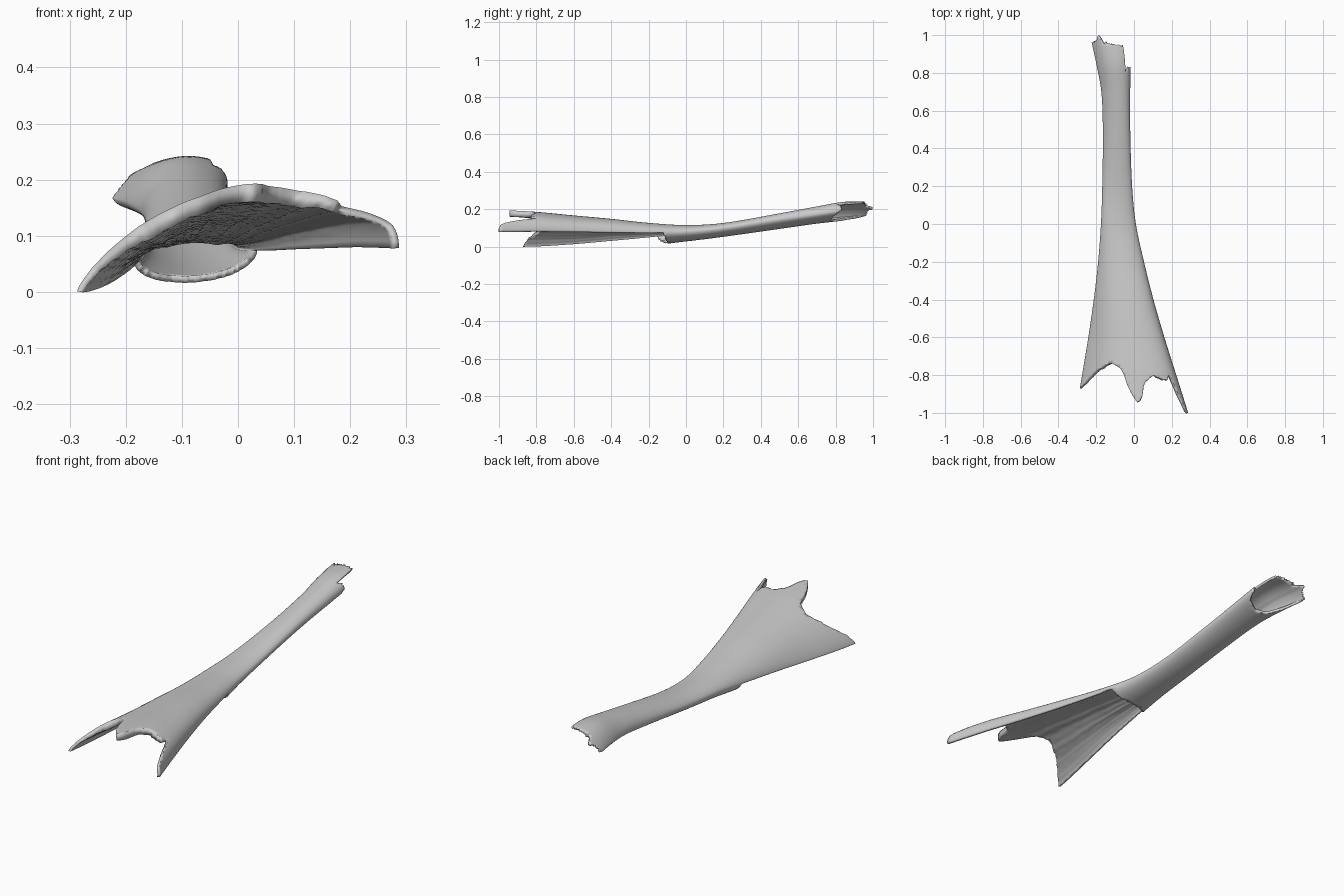
import bpy, bmesh, math, random

if "Cube" in bpy.data.objects:
    bpy.data.objects.remove(bpy.data.objects["Cube"])

random.seed(4)
COLS, ROWS = 112, 100

# Stations along the shaft: y, left x, right x, left z, right z, top z, bottom z
STATIONS = [
    (-1.00, -0.308, 0.287, 0.000, 0.078, 0.192, 0.00),
    (-0.80, -0.275, 0.224, 0.003, 0.080, 0.181, 0.00),
    (-0.60, -0.242, 0.161, 0.015, 0.078, 0.163, 0.00),
    (-0.40, -0.213, 0.103, 0.032, 0.076, 0.146, 0.00),
    (-0.20, -0.190, 0.053, 0.050, 0.074, 0.126, 0.007),
    (0.00, -0.175, 0.010, 0.070, 0.078, 0.115, 0.028),
    (0.20, -0.168, -0.010, 0.086, 0.098, 0.126, 0.053),
    (0.50, -0.165, -0.020, 0.120, 0.145, 0.176, 0.097),
    (0.70, -0.173, -0.020, 0.144, 0.173, 0.213, 0.126),
    (0.85, -0.200, -0.018, 0.160, 0.195, 0.238, 0.143),
    (1.00, -0.233, -0.016, 0.168, 0.210, 0.238, 0.155),
]

# Broken end outlines: (fraction across from left to right, y)
TOP_FRONT = [(0, -.87), (.14, -.78), (.3, -.73), (.43, -.77), (.49, -.88), (.55, -.94),
             (.59, -.94), (.65, -.84), (.75, -.80), (.89, -.83), (.925, -.79), (.95, -.86),
             (.985, -.985), (1, -1)]
TOP_BACK = [(0, .96), (.1, .97), (.2, 1), (.28, .965), (.8, .945), (.82, .93), (.85, .81),
            (.92, .83), (1, .83)]
LOW_FRONT = [(0, -.15), (.1, -.13), (.3, -.10), (.6, -.09), (.9, -.11), (1, -.12)]
LOW_BACK = [(0, .95), (.1, .86), (.3, .79), (.6, .77), (.9, .79), (1, .82)]
# Wall thickness along y
WALL = [(-1, .034), (-.5, .034), (0, .028), (.4, .016), (1, .011)]
MAX_WALL = 0.034


def lerp_table(table, s):
    for (a, ya), (b, yb) in zip(table, table[1:]):
        if s <= b:
            return ya + (yb - ya) * (s - a) / (b - a)
    return table[-1][1]


def station(y):
    """Smooth interpolation between the stations."""
    k = max(i for i in range(len(STATIONS) - 1) if STATIONS[i][0] <= y or i == 0)
    p, q = STATIONS[k], STATIONS[k + 1]
    o, r = STATIONS[max(k - 1, 0)], STATIONS[min(k + 2, len(STATIONS) - 1)]
    d = q[0] - p[0]
    t = (y - p[0]) / d
    out = []
    for c in range(1, 7):
        m0 = (q[c] - o[c]) / (q[0] - o[0]) * d
        m1 = (r[c] - p[c]) / (r[0] - p[0]) * d
        out.append((2*t**3 - 3*t*t + 1) * p[c] + (t**3 - 2*t*t + t) * m0
                   + (3*t*t - 2*t**3) * q[c] + (t**3 - t*t) * m1)
    return out


def surface(angle, y):
    xl, xr, zl, zr, zt, zb = station(y)
    s = (1 + math.cos(angle)) / 2
    sn = math.sin(angle)
    flare = min(1, max(0, -y / 0.6))
    lip = max(0, (y - 0.65) / 0.35)  # turned-out left lip at the back
    base = zl + (zr - zl) * s
    mid = (zl + zr) / 2
    if sn >= 0:
        power = 1 + flare * (0.5 - 0.65 * s) + lip * 0.8 * (1 - s)
        z = base + (zt - mid) * abs(sn) ** power
    else:
        z = base - (mid - zb) * abs(sn)
    return (xl + (xr - xl) * s, y, z)


def wall_weight(s, y, top):
    """Thick roof at the flared front, thin at the edges, underside and back."""
    thick = lerp_table(WALL, y)
    edge = min(1, 0.35 + 3 * min(s, 1 - s))
    thick = max(0.010, thick * edge) if top else min(thick, 0.012)
    return thick / MAX_WALL


# Per column: angle, fraction, side, broken front and back limits, groove depth
columns = []
for i in range(COLS):
    a = math.pi - 2 * math.pi * i / COLS
    s = (1 + math.cos(a)) / 2
    top = a > -1e-6
    f = lerp_table(TOP_FRONT if top else LOW_FRONT, s)
    b = lerp_table(TOP_BACK if top else LOW_BACK, s)
    if 0.02 < s < 0.97:
        f += random.uniform(-.004, .004)
        b += random.uniform(-.010, .004) if top and abs(s - 0.2) > 0.04 else 0
    columns.append((a, s, top, f, b, random.uniform(0.85, 1.0)))

# Shaft wall as one curved sheet, clipped at the broken ends
bm = bmesh.new()
layer = bm.verts.layers.deform.verify()
grid = []
ys = [-1 + 2 * j / ROWS for j in range(ROWS + 1)]
for a, s, top, f, b, groove in columns:
    line = []
    for y in ys:
        yc = min(max(y, f), b)
        v = bm.verts.new(surface(a, yc))
        rough = groove * random.uniform(0.93, 1) if yc < 0 and top else 1
        v[layer][0] = wall_weight(s, yc, top) * rough
        line.append(v)
    grid.append(line)
for i in range(COLS):
    k = (i + 1) % COLS
    f0, f1 = columns[i][3], columns[k][3]
    for j in range(ROWS):
        if abs(f0 - f1) > 0.3 and ys[j + 1] <= max(f0, f1):
            continue  # open side where the underside is missing
        bm.faces.new((grid[i][j], grid[k][j], grid[k][j + 1], grid[i][j + 1]))
bmesh.ops.remove_doubles(bm, verts=bm.verts, dist=1e-5)
bmesh.ops.delete(bm, geom=[v for v in bm.verts if not v.link_faces], context='VERTS')

mesh = bpy.data.meshes.new("bone_shaft")
bm.to_mesh(mesh)
bm.free()
bone = bpy.data.objects.new("bone_shaft", mesh)
bpy.context.collection.objects.link(bone)
bone.vertex_groups.new(name="wall")

# Wall thickness with grooved inside
wall = bone.modifiers.new("wall", 'SOLIDIFY')
wall.thickness = MAX_WALL
wall.offset = -1
wall.vertex_group = "wall"

bpy.context.view_layer.objects.active = bone
bone.select_set(True)
bpy.ops.object.shade_smooth_by_angle(angle=math.radians(40))
